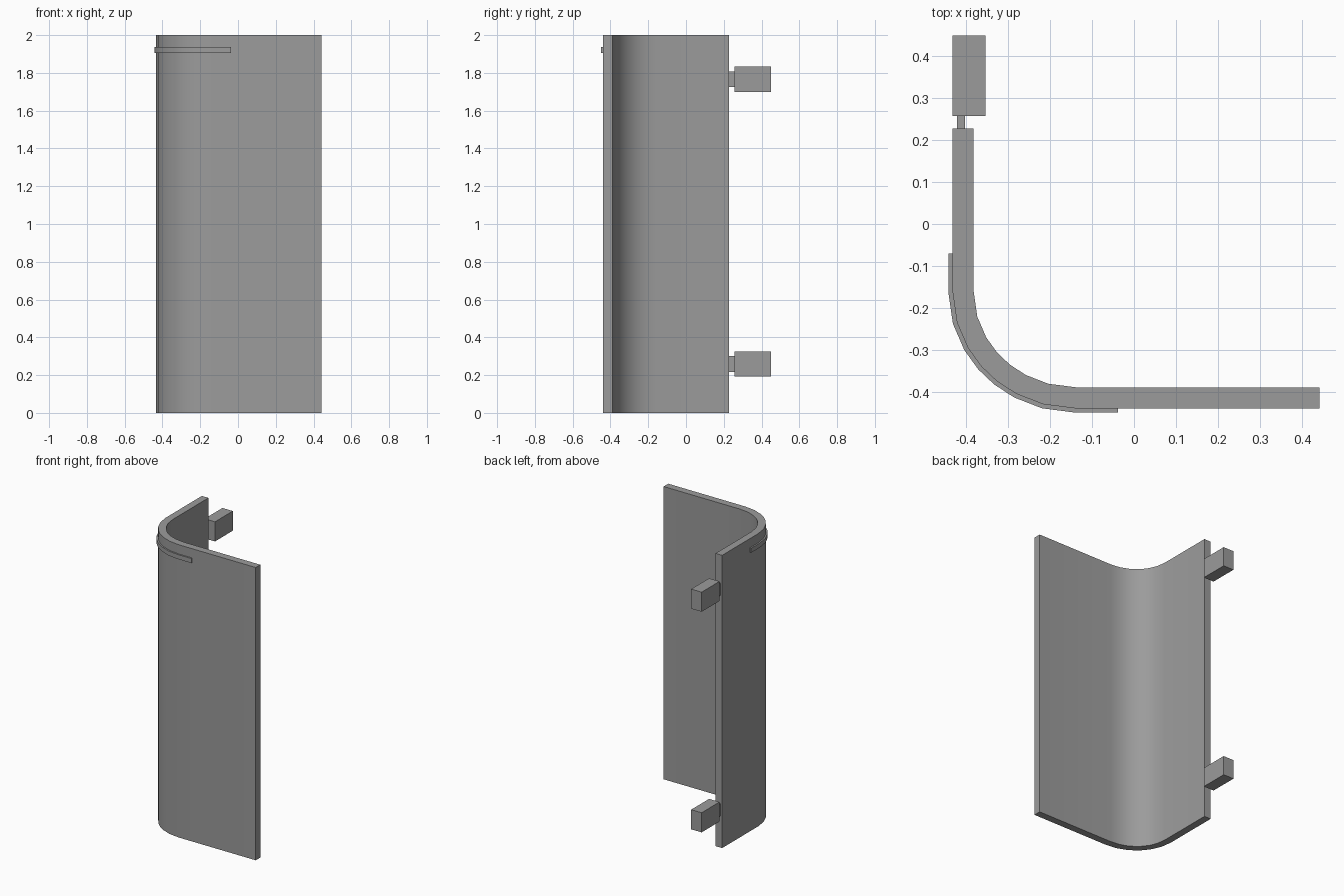
import bpy, bmesh, math
from mathutils import Vector

if "Cube" in bpy.data.objects:
    bpy.data.objects.remove(bpy.data.objects["Cube"])

grey = bpy.data.materials.new("dark_grey")
grey.diffuse_color = (0.33, 0.33, 0.33, 1)
grey.use_nodes = True
grey.node_tree.nodes["Principled BSDF"].inputs["Base Color"].default_value = grey.diffuse_color


def offset(path, d):
    """Shift an open path sideways (left of travel) with mitred corners."""
    out = []
    for i, p in enumerate(path):
        dirs = []
        if i > 0:
            dirs.append((p - path[i - 1]).normalized())
        if i < len(path) - 1:
            dirs.append((path[i + 1] - p).normalized())
        normals = [Vector((-v.y, v.x)) for v in dirs]
        n = sum(normals, Vector((0, 0))).normalized()
        out.append(p + n * d / n.dot(normals[0]))
    return out


def strip(name, outer, inner, z0, z1):
    """Upright wall between two plan paths, built as one closed solid."""
    bm = bmesh.new()
    rings = []
    for o, i in zip(outer, inner):
        rings.append([bm.verts.new((p.x, p.y, z))
                      for p, z in ((o, z0), (o, z1), (i, z1), (i, z0))])
    for a, b in zip(rings, rings[1:]):
        for k in range(4):
            j = (k + 1) % 4
            bm.faces.new((a[k], a[j], b[j], b[k]))
    bm.faces.new(rings[0])
    bm.faces.new(rings[-1])
    bmesh.ops.recalc_face_normals(bm, faces=bm.faces)
    mesh = bpy.data.meshes.new(name)
    bm.to_mesh(mesh)
    bm.free()
    mesh.materials.append(grey)
    ob = bpy.data.objects.new(name, mesh)
    bpy.context.collection.objects.link(ob)
    bpy.ops.object.select_all(action='DESELECT')
    ob.select_set(True)
    bpy.context.view_layer.objects.active = ob
    bpy.ops.object.shade_smooth_by_angle(angle=math.radians(30))


def box(name, lo, hi):
    lo, hi = Vector(lo), Vector(hi)
    bpy.ops.mesh.primitive_cube_add(size=1, location=(lo + hi) / 2)
    ob = bpy.context.object
    ob.name = name
    ob.scale = hi - lo
    bpy.ops.object.transform_apply(location=False, rotation=False, scale=True)
    ob.data.materials.append(grey)


# Rounded corner shared by the door panel and its trim
corner = [Vector((-0.138 - 0.295 * math.cos(math.radians(a)),
                  -0.16 - 0.28 * math.sin(math.radians(a))))
          for a in (0, 15.5, 29, 40, 50, 61, 74.5, 90)]

# Curved door panel
outer = [Vector((-0.433, 0.228))] + corner + [Vector((0.442, -0.44))]
strip("door_panel", outer, offset(outer, 0.05), 0, 2)

# Thin trim strip wrapped around the corner
path = [Vector((-0.433, -0.07))] + corner + [Vector((-0.038, -0.44))]
strip("trim_strip", offset(path, -0.01), path, 1.906, 1.937)

# Two hinges on the rear edge
for label, z in (("lower", 0.259), ("upper", 1.766)):
    box(label + "_hinge_block", (-0.433, 0.257, z - 0.067), (-0.354, 0.45, z + 0.067))
    box(label + "_hinge_pin", (-0.422, 0.228, z - 0.042), (-0.403, 0.257, z + 0.042))
